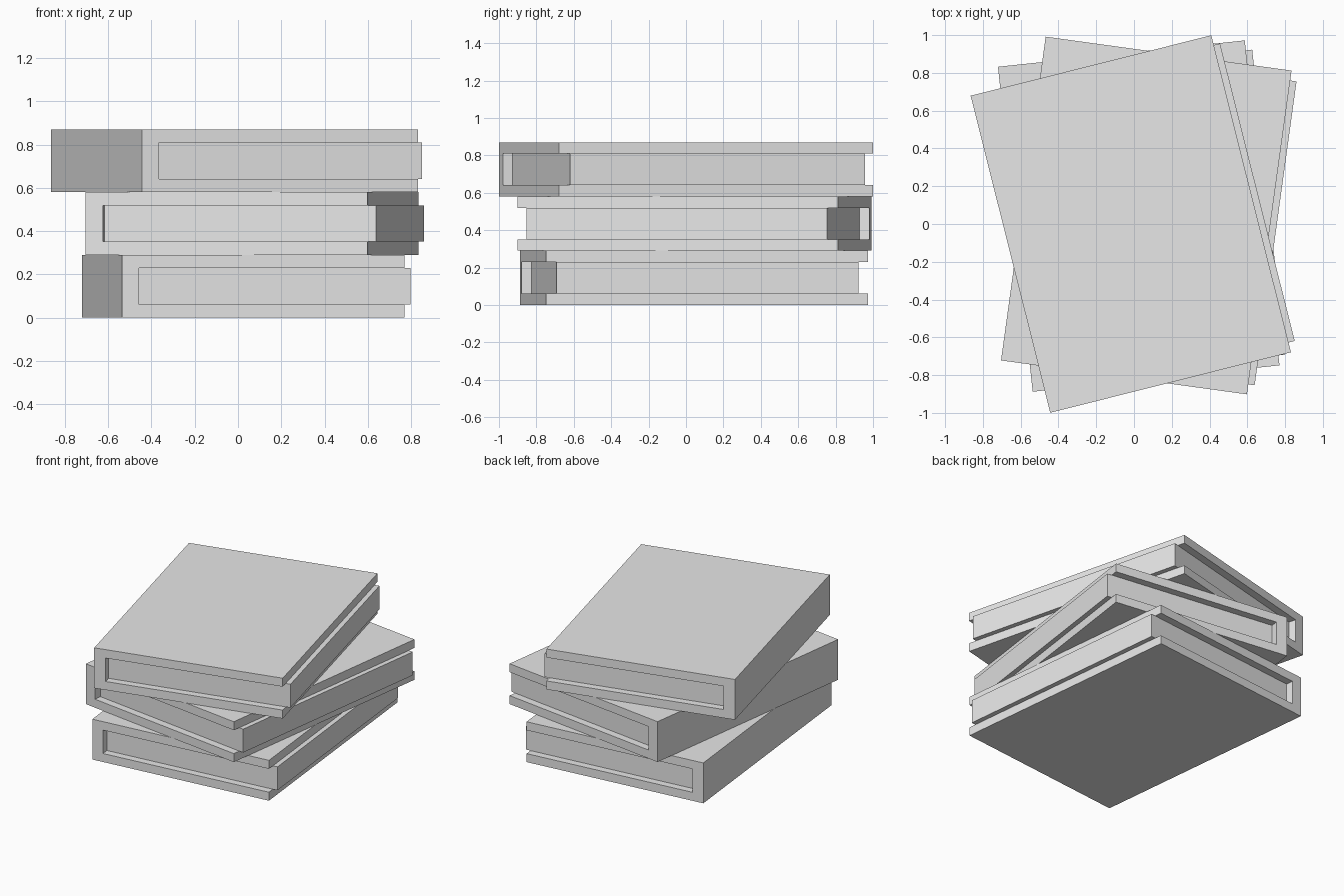
import bpy, bmesh
from math import radians
from mathutils import Matrix

cube = bpy.data.objects.get("Cube")
if cube:
    bpy.data.objects.remove(cube, do_unlink=True)

# One plain grey for covers and pages
grey = bpy.data.materials.new("light grey")
grey.use_nodes = True
COLOUR = (0.8, 0.8, 0.8, 1)
grey.diffuse_color = COLOUR
grey.node_tree.nodes["Principled BSDF"].inputs["Base Color"].default_value = COLOUR

WIDTH, LENGTH, HEIGHT = 1.314, 1.73, 0.29
BOARD, SPINE = 0.061, 0.08          # cover and spine thickness
OVERHANG, RECESS = 0.034, 0.053     # pages stick out sideways, sit back at the ends


def extrude_profile(name, profile, length, placement):
    """Extrude an x-z outline along y, centred on y = 0."""
    bm = bmesh.new()
    face = bm.faces.new([bm.verts.new((x, -length / 2, z)) for x, z in profile])
    result = bmesh.ops.extrude_face_region(bm, geom=[face])
    moved = [v for v in result["geom"] if isinstance(v, bmesh.types.BMVert)]
    bmesh.ops.translate(bm, verts=moved, vec=(0, length, 0))
    bmesh.ops.recalc_face_normals(bm, faces=bm.faces)
    mesh = bpy.data.meshes.new(name)
    bm.to_mesh(mesh)
    bm.free()
    mesh.materials.append(grey)
    obj = bpy.data.objects.new(name, mesh)
    obj.matrix_world = placement
    bpy.context.collection.objects.link(obj)


def book(name, x, y, level, angle):
    placement = Matrix.Translation((x, y, level * HEIGHT)) @ Matrix.Rotation(radians(angle), 4, "Z")
    left, right = -WIDTH / 2, WIDTH / 2
    inner, low, high = left + SPINE, BOARD, HEIGHT - BOARD
    # C-shaped cover: two boards joined by the spine
    cover = [(left, 0), (right, 0), (right, low), (inner, low),
             (inner, high), (right, high), (right, HEIGHT), (left, HEIGHT)]
    extrude_profile(name + "_cover", cover, LENGTH, placement)
    # Page block between the boards
    edge = right + OVERHANG
    pages = [(inner, low), (edge, low), (edge, high), (inner, high)]
    extrude_profile(name + "_pages", pages, LENGTH - 2 * RECESS, placement)


book("bottom_book", 0.025, 0.042, 0, 6.1)
book("middle_book", 0.065, 0.045, 1, -7.85)
book("top_book", -0.017, 0.0, 2, 14.1)
